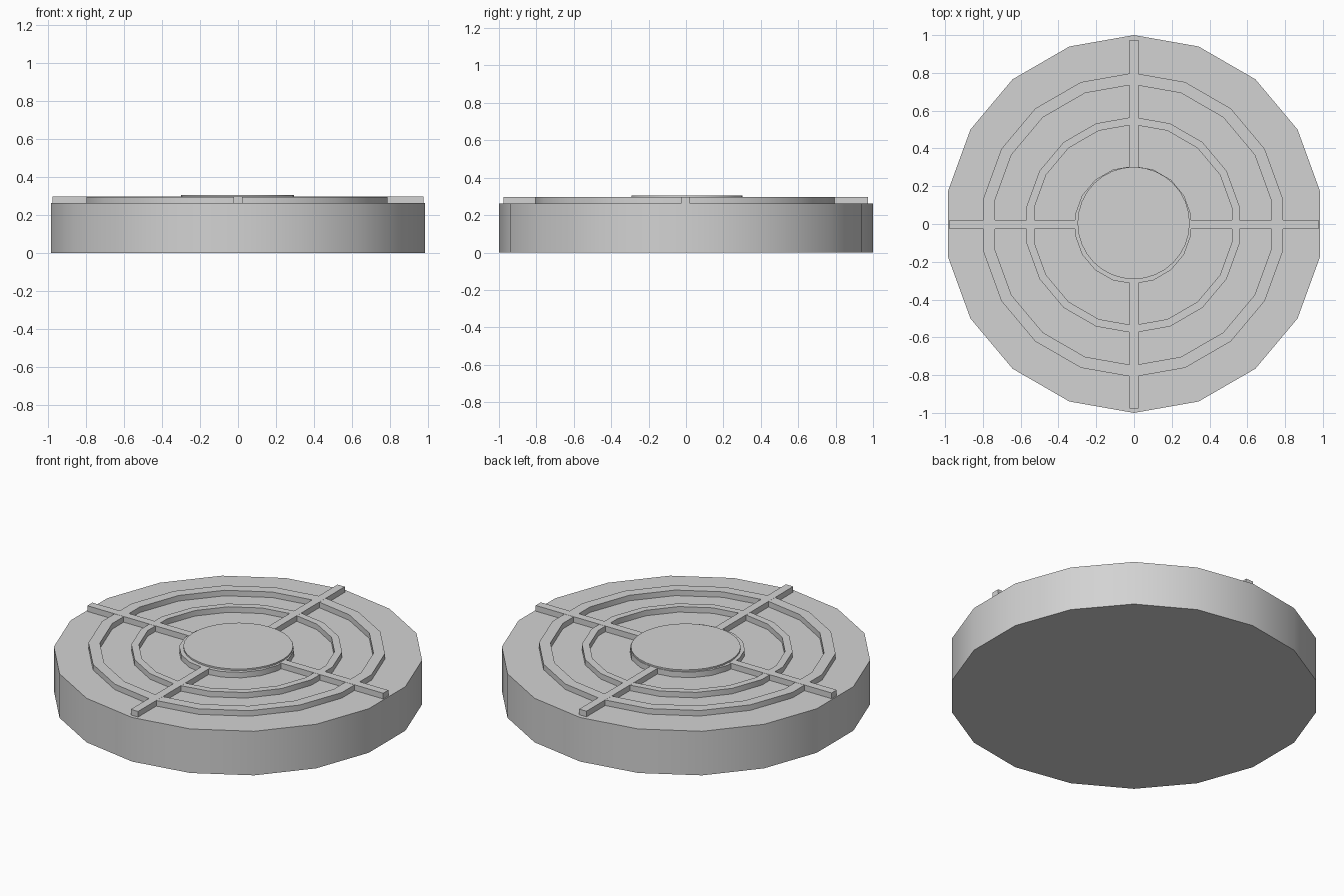
import bpy
import bmesh
from math import sin, cos, pi, radians

cube = bpy.data.objects.get("Cube")
if cube:
    bpy.data.objects.remove(cube, do_unlink=True)

grey = bpy.data.materials.new("light_grey")
grey.use_nodes = True
colour = (0.65, 0.65, 0.65, 1)
grey.diffuse_color = colour
grey.node_tree.nodes["Principled BSDF"].inputs["Base Color"].default_value = colour

SIDES = 18
DECK = 0.263    # top of the drum
GRILLE = 0.297  # top of the spokes


def finish(name, bm, location=(0, 0, 0)):
    bmesh.ops.recalc_face_normals(bm, faces=bm.faces)
    mesh = bpy.data.meshes.new(name)
    bm.to_mesh(mesh)
    bm.free()
    obj = bpy.data.objects.new(name, mesh)
    obj.location = location
    mesh.materials.append(grey)
    bpy.context.collection.objects.link(obj)
    bpy.ops.object.select_all(action='DESELECT')
    obj.select_set(True)
    bpy.context.view_layer.objects.active = obj
    bpy.ops.object.shade_smooth_by_angle(angle=radians(30))
    return obj


def circle(bm, radius, z, sides):
    # one corner points along +y
    return [bm.verts.new((radius * sin(2 * pi * i / sides),
                          radius * cos(2 * pi * i / sides), z))
            for i in range(sides)]


def disc(name, radius, bottom, top, sides, location=(0, 0, 0)):
    bm = bmesh.new()
    low = circle(bm, radius, bottom, sides)
    high = circle(bm, radius, top, sides)
    bm.faces.new(low)
    bm.faces.new(high)
    for i in range(sides):
        j = (i + 1) % sides
        bm.faces.new((low[i], low[j], high[j], high[i]))
    return finish(name, bm, location)


def ring(name, outer, inner, bottom, top, location):
    bm = bmesh.new()
    loops = [circle(bm, r, z, SIDES) for r, z in
             ((outer, bottom), (outer, top), (inner, top), (inner, bottom))]
    for k in range(4):
        a, b = loops[k], loops[(k + 1) % 4]
        for i in range(SIDES):
            j = (i + 1) % SIDES
            bm.faces.new((a[i], a[j], b[j], b[i]))
    return finish(name, bm, location)


def bar(name, size, location):
    bm = bmesh.new()
    bmesh.ops.create_cube(bm, size=1)
    bmesh.ops.scale(bm, vec=size, verts=bm.verts)
    return finish(name, bm, location)


# Drum
disc("drum_body", 1.0, 0, DECK, SIDES)

# Raised concentric rings, set a touch off centre
for name, outer, inner in (("outer_ring", 0.805, 0.743),
                           ("middle_ring", 0.572, 0.531),
                           ("inner_ring", 0.312, 0.275)):
    ring(name, outer, inner, DECK - 0.005, GRILLE - 0.001, (-0.005, -0.005, 0))

# Crossed spokes
height = GRILLE - DECK + 0.005
mid = GRILLE - height / 2
bar("cross_spoke", (1.955, 0.048, height), (0, -0.002, mid))
bar("long_spoke", (0.048, 1.95, height - 0.0005), (0, -0.002, mid - 0.00025))

# Centre cap
disc("centre_cap", 0.297, GRILLE, 0.306, 32, (-0.002, 0.005, 0))
